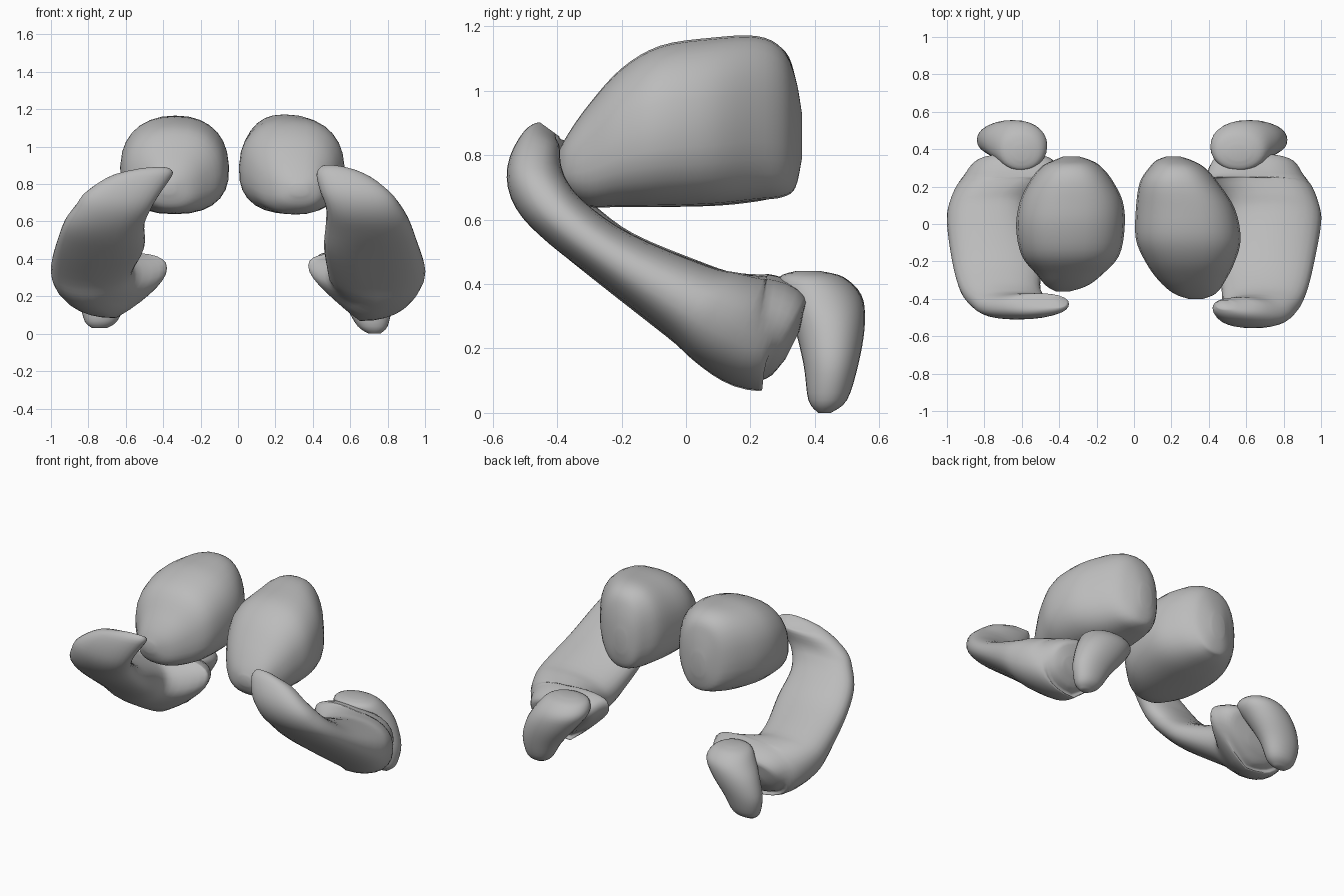
import bpy, bmesh, math
from mathutils import Vector

cube = bpy.data.objects.get("Cube")
if cube:
    bpy.data.objects.remove(cube)

# Single matte grey
grey = bpy.data.materials.new("soft grey")
grey.use_nodes = True
colour = (0.5, 0.5, 0.5, 1)
grey.diffuse_color = colour
grey.node_tree.nodes["Principled BSDF"].inputs["Base Color"].default_value = colour

SIDES, STEPS = 28, 4


def spline(rows):
    """Smoothly interpolated copies of the section rows."""
    pts = [rows[0]] + rows + [rows[-1]]
    out = []
    for a, b, c, d in zip(pts, pts[1:], pts[2:], pts[3:]):
        for k in range(STEPS):
            t = k / STEPS
            out.append([q + t / 2 * (r - p + t * (2 * p - 5 * q + 4 * r - s
                        + t * (3 * (q - r) + s - p)))
                        for p, q, r, s in zip(a, b, c, d)])
    return out + [rows[-1]]


def signed_power(value, power):
    return math.copysign(abs(value) ** power, value)


def loft(name, rows, side, normal=None, square=2.3, taper=0):
    """Rows are (y, z, half thickness, inner x, outer x, lift of the inner edge)."""
    rows = spline([tuple(r) + (0,) * (6 - len(r)) for r in rows])
    bm = bmesh.new()
    rings = []
    for i, (y, z, half, x0, x1, lift) in enumerate(rows):
        before, after = rows[max(i - 1, 0)], rows[min(i + 1, len(rows) - 1)]
        along = Vector((0, after[0] - before[0], after[1] - before[1])).normalized()
        up = normal or Vector((0, -along.z, along.y))
        ring = []
        for k in range(SIDES):
            angle = math.tau * k / SIDES
            u = signed_power(math.cos(angle), 2 / square)
            v = signed_power(math.sin(angle), 2 / square)
            inner = max(0, -u)
            thin = 1 - 3.5 * max(lift, 0) * inner
            offset = up * (half * v * thin + lift * inner)
            x = (x0 + x1) / 2 + u * (1 - taper * v) * (x1 - x0) / 2
            ring.append(bm.verts.new((side * x, y + offset.y, z + offset.z)))
        rings.append(ring)
    for a, b in zip(rings, rings[1:]):
        for k in range(SIDES):
            n = (k + 1) % SIDES
            bm.faces.new((a[k], a[n], b[n], b[k]))
    # Closed ends
    for ring in (rings[0], rings[-1]):
        bm.faces.new(ring)
    bmesh.ops.recalc_face_normals(bm, faces=bm.faces)
    mesh = bpy.data.meshes.new(name)
    bm.to_mesh(mesh)
    bm.free()
    mesh.materials.append(grey)
    mesh.shade_smooth()
    obj = bpy.data.objects.new(name, mesh)
    bpy.context.collection.objects.link(obj)


UP, BACK = Vector((0, 0, 1)), Vector((0, 1, 0))

# Large upper lobes, swept front to back
left_lobe = [
    (-.4, .77, .03, .29, .37), (-.37, .77, .09, .21, .44),
    (-.3, .8, .16, .13, .49), (-.2, .855, .215, .06, .54),
    (-.08, .89, .25, .01, .57), (.08, .905, .26, .01, .54),
    (.22, .915, .255, .03, .45), (.3, .9, .23, .08, .38),
    (.34, .87, .17, .12, .31), (.36, .86, .07, .17, .25)]
right_lobe = [
    (-.36, .78, .03, .34, .42), (-.33, .78, .1, .25, .47),
    (-.27, .81, .16, .17, .52), (-.17, .865, .225, .08, .6),
    (-.02, .895, .255, .05, .63), (.12, .905, .26, .06, .61),
    (.24, .91, .25, .12, .55), (.31, .9, .22, .18, .49),
    (.34, .87, .17, .23, .43), (.36, .86, .07, .29, .38)]
loft("left_upper_lobe", left_lobe, 1, UP, 2.4, .05)
loft("right_upper_lobe", right_lobe, -1, UP, 2.4, .05)

# Curved crescents: high front tip, low back end with an inward hook
left_crescent = [
    (-.43, .885, .03, .44, .53), (-.45, .85, .06, .42, .68),
    (-.47, .76, .085, .44, .81), (-.45, .68, .09, .47, .87),
    (-.37, .59, .085, .47, .92), (-.22, .48, .09, .46, .96, -.02),
    (0, .35, .125, .48, 1, -.02), (.1, .295, .155, .48, .99, .02),
    (.2, .25, .175, .38, .95, .11), (.27, .24, .17, .4, .9, .12),
    (.31, .22, .13, .48, .86, .08), (.33, .21, .05, .6, .8)]
right_crescent = [
    (-.42, .875, .03, .36, .46), (-.43, .85, .06, .35, .66),
    (-.44, .76, .07, .41, .81), (-.42, .68, .08, .46, .87),
    (-.35, .59, .085, .5, .93), (-.21, .48, .09, .5, .97, -.01),
    (0, .36, .12, .56, 1), (.1, .3, .15, .54, .99, .02),
    (.2, .26, .17, .39, .95, .09), (.27, .25, .165, .4, .9, .09),
    (.31, .23, .13, .48, .85, .06), (.33, .22, .05, .6, .78)]
loft("left_crescent", left_crescent, 1)
loft("right_crescent", right_crescent, -1)

# Small rear bulbs tapering down to a blunt point
bulb = [
    (.43, 0, .02, .7, .76), (.44, .04, .06, .64, .8),
    (.45, .15, .085, .57, .82), (.445, .27, .11, .47, .79),
    (.42, .36, .125, .41, .74), (.39, .42, .1, .43, .69),
    (.38, .44, .04, .5, .62)]
loft("left_rear_bulb", bulb, 1, BACK, 2.1)
right_bulb = [(y, z + .03 * (1 - z / .44), half, x0 + .06 * z / .4, x1 + .02)
              for y, z, half, x0, x1 in bulb]
loft("right_rear_bulb", right_bulb, -1, BACK, 2.1)
